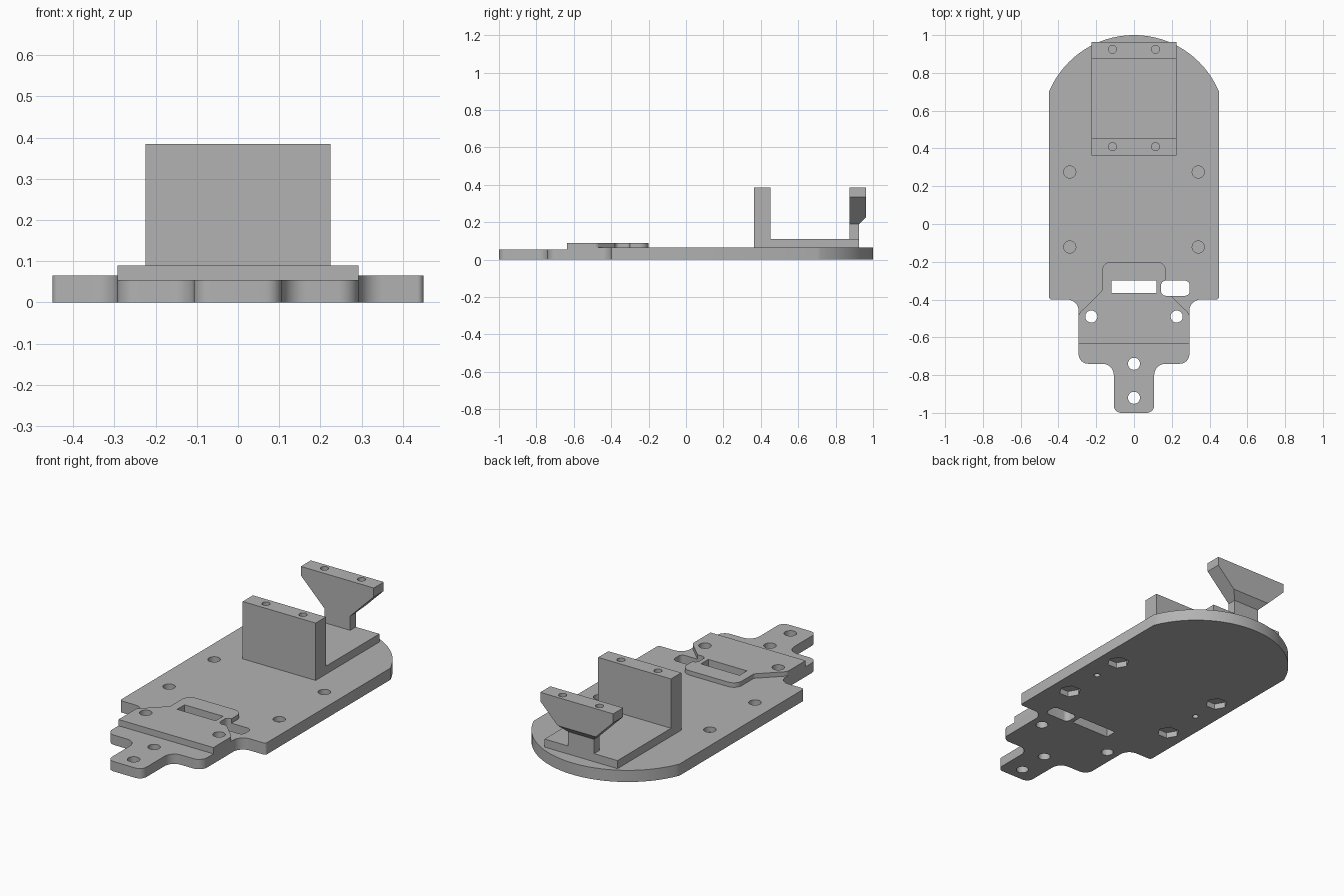
import bpy, bmesh, math
from mathutils import Vector

cube = bpy.data.objects.get("Cube")
if cube:
    bpy.data.objects.remove(cube, do_unlink=True)

GREY = (0.45, 0.45, 0.45, 1)
grey = bpy.data.materials.new("plain grey")
grey.use_nodes = True
grey.diffuse_color = GREY
grey.node_tree.nodes["Principled BSDF"].inputs["Base Color"].default_value = GREY

PLACE = {"x": lambda a, b, h: (h, a, b),
         "y": lambda a, b, h: (a, h, b),
         "z": lambda a, b, h: (a, b, h)}


def prism(name, points, low, high, axis="z"):
    """Extrude a flat outline along an axis."""
    bm = bmesh.new()
    place = PLACE[axis]
    face = bm.faces.new([bm.verts.new(place(p[0], p[1], low)) for p in points])
    extruded = bmesh.ops.extrude_face_region(bm, geom=[face])["geom"]
    moved = [v for v in extruded if isinstance(v, bmesh.types.BMVert)]
    bmesh.ops.translate(bm, verts=moved, vec=place(0, 0, high - low))
    bmesh.ops.recalc_face_normals(bm, faces=bm.faces)
    mesh = bpy.data.meshes.new(name)
    bm.to_mesh(mesh)
    bm.free()
    mesh.materials.append(grey)
    obj = bpy.data.objects.new(name, mesh)
    bpy.context.collection.objects.link(obj)
    return obj


def rounded(corners, steps=8):
    """Fillet each (x, y, radius) corner of an outline with an arc."""
    out = []
    for i, (x, y, r) in enumerate(corners):
        p = Vector((x, y))
        if r == 0:
            out.append(p)
            continue
        a = (Vector(corners[i - 1][:2]) - p).normalized()
        b = (Vector(corners[(i + 1) % len(corners)][:2]) - p).normalized()
        half = a.angle(b) / 2
        centre = p + (a + b).normalized() * r / math.sin(half)
        start = p + a * r / math.tan(half) - centre
        end = p + b * r / math.tan(half) - centre
        sweep = start.angle(end)
        for k in range(steps + 1):
            t = k / steps
            out.append(centre + (start * math.sin((1 - t) * sweep)
                                 + end * math.sin(t * sweep)) / math.sin(sweep))
    return out


def mirrored(half):
    return half + [(-x, y, r) for x, y, r in reversed(half) if x > 0.0001]


def rectangle(x0, x1, y0, y1, r=0):
    return rounded([(x0, y0, r), (x1, y0, r), (x1, y1, r), (x0, y1, r)])


def circle(x, y, r, sides=32):
    return [(x + r * math.cos(math.tau * k / sides),
             y + r * math.sin(math.tau * k / sides)) for k in range(sides)]


def cut(targets, points, low, high, axis="z"):
    cutter = prism("cutter", points, low, high, axis)
    cutter.hide_render = True
    for obj in targets:
        mod = obj.modifiers.new("cut", "BOOLEAN")
        mod.operation = "DIFFERENCE"
        mod.solver = "EXACT"
        mod.object = cutter
        bpy.context.view_layer.objects.active = obj
        bpy.ops.object.modifier_apply(modifier=mod.name)
    bpy.data.objects.remove(cutter, do_unlink=True)


# Base plate with a stepped front tongue and a rounded rear end
half = [(0.107, -1, 0.04), (0.107, -0.74, 0.06), (0.293, -0.74, 0.05),
        (0.293, -0.4, 0.06), (0.45, -0.4, 0.015)]
rear_radius = 0.4875
sweep = math.asin(0.45 / rear_radius)
for k in range(25):
    angle = sweep * (1 - k / 24)
    half.append((rear_radius * math.sin(angle),
                 1 - rear_radius + rear_radius * math.cos(angle), 0))
base_plate = prism("base_plate", rounded(mirrored(half)), 0, 0.065)
cut([base_plate], rectangle(-0.5, 0.5, -1.1, -0.635), 0.055, 0.2)

# Raised pad on the front of the plate
pad = prism("raised_pad", rounded(mirrored(
    [(0.293, -0.635, 0), (0.293, -0.475, 0.03), (0.17, -0.355, 0.02),
     (0.17, -0.2, 0.05)])), 0.065, 0.09)

# Through holes and slots
for x, y in [(-0.226, -0.49), (0.226, -0.49), (0, -0.74), (0, -0.92)]:
    cut([base_plate, pad] if x else [base_plate], circle(x, y, 0.032), -0.1, 0.2)
cut([base_plate, pad], rectangle(-0.12, 0.118, -0.365, -0.3), -0.1, 0.2)
cut([base_plate, pad], rectangle(0.143, 0.295, -0.38, -0.3, 0.025), -0.1, 0.2)

# Mounting holes with hexagonal nut pockets, and small blind holes underneath
for x in (-0.34, 0.34):
    for y in (-0.122, 0.275):
        cut([base_plate], circle(x, y, 0.032), 0.036, 0.2)
        cut([base_plate], circle(x, y, 0.058, 6), -0.1, 0.032)
    cut([base_plate], circle(x, 0.1, 0.016), -0.1, 0.04)

# Bracket: floor and front wall as one L profile
bracket = prism("bracket_floor_and_wall",
                [(0.363, 0.065), (0.925, 0.065), (0.925, 0.11),
                 (0.453, 0.11), (0.453, 0.385), (0.363, 0.385)],
                -0.225, 0.225, "x")

# Rear support: narrow leg with a flared head
leg = prism("rear_leg", rectangle(-0.08, 0.08, 0.875, 0.925), 0.11, 0.19)
head = prism("rear_head",
             [(-0.08, 0.19), (0.08, 0.19), (0.225, 0.335), (0.225, 0.385),
              (-0.225, 0.385), (-0.225, 0.335)], 0.875, 0.963, "y")
cut([head], [(0.92, 0.185), (0.98, 0.245), (0.98, 0.185)], -0.3, 0.3, "x")

# Screw holes in the tops of the wall and the head
for x in (-0.114, 0.114):
    cut([bracket], circle(x, 0.41, 0.021), 0.28, 0.5)
    cut([head], circle(x, 0.925, 0.021), 0.3, 0.5)

# Smooth the rounded edges, keep the corners sharp
bpy.ops.object.select_all(action="DESELECT")
for obj in (base_plate, pad, bracket, leg, head):
    obj.select_set(True)
bpy.context.view_layer.objects.active = base_plate
bpy.ops.object.shade_smooth_by_angle(angle=math.radians(30))
